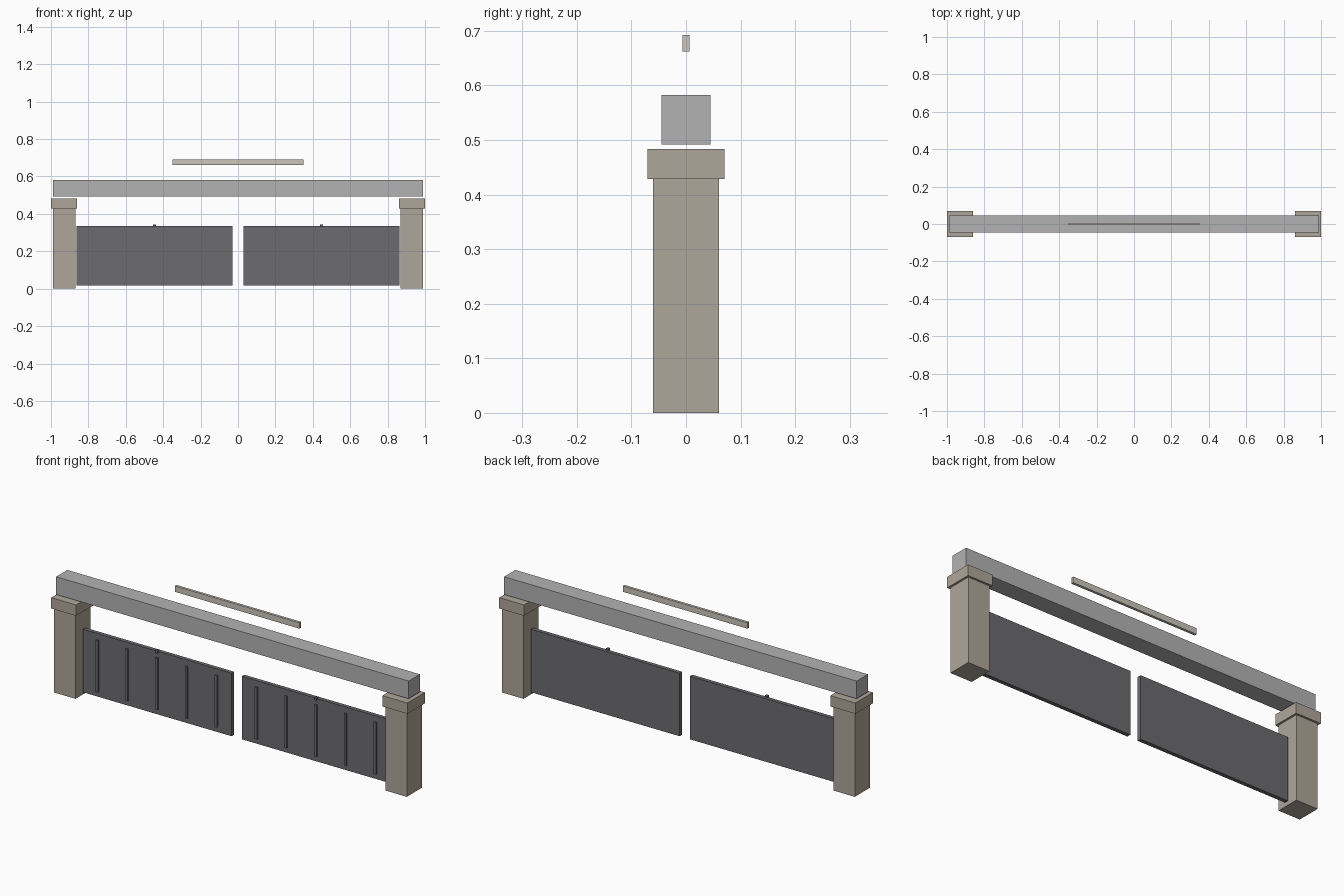
import bpy, bmesh
from mathutils import Vector

if "Cube" in bpy.data.objects:
    bpy.data.objects.remove(bpy.data.objects["Cube"])


def material(name, rgb):
    m = bpy.data.materials.new(name)
    m.diffuse_color = (*rgb, 1)
    m.use_nodes = True
    m.node_tree.nodes["Principled BSDF"].inputs["Base Color"].default_value = m.diffuse_color
    return m


stone = material("stone", (0.43, 0.38, 0.32))
iron = material("iron", (0.15, 0.15, 0.16))
steel = material("steel", (0.45, 0.45, 0.45))
pale = material("pale_board", (0.60, 0.56, 0.50))


def box(name, x, y, z, mat):
    """Box given as (min, max) ranges on each axis."""
    x = sorted(x)
    bm = bmesh.new()
    bmesh.ops.create_cube(bm, size=1)
    size = Vector((x[1] - x[0], y[1] - y[0], z[1] - z[0]))
    for v in bm.verts:
        v.co = Vector(a * b for a, b in zip(v.co, size))
    me = bpy.data.meshes.new(name)
    bm.to_mesh(me)
    bm.free()
    me.materials.append(mat)
    ob = bpy.data.objects.new(name, me)
    ob.location = (sum(x) / 2, sum(y) / 2, sum(z) / 2)
    bpy.context.collection.objects.link(ob)
    return ob


GATE_IN, GATE_OUT = 0.029, 0.864
mid = (GATE_IN + GATE_OUT) / 2
step = (GATE_OUT - GATE_IN) / 5

for side, s in (("left", -1), ("right", 1)):
    # stone pillar and its cap
    box(f"{side}_pillar", (s * 0.87, s * 0.99), (-0.06, 0.06), (0, 0.428), stone)
    box(f"{side}_pillar_cap", (s * 0.86, s * 1.0), (-0.0705, 0.0705), (0.428, 0.483), stone)
    # solid gate leaf
    box(f"{side}_gate_panel", (s * GATE_IN, s * GATE_OUT), (-0.01, 0.01), (0.016, 0.336), iron)
    # raised upright ribs on the front of the leaf
    for i in range(5):
        c = s * (mid + (i - 2) * step)
        box(f"{side}_gate_rib_{i + 1}", (c - 0.006, c + 0.006), (-0.018, -0.008), (0.042, 0.305), iron)
    # small stud on the top front edge
    c = s * mid
    box(f"{side}_gate_stud", (c - 0.007, c + 0.007), (-0.019, -0.005), (0.329, 0.343), iron)

# lintel beam and the board above it
box("lintel_beam", (-0.99, 0.99), (-0.045, 0.045), (0.492, 0.582), steel)
box("header_board", (-0.35, 0.35), (-0.0065, 0.0065), (0.662, 0.692), pale)
